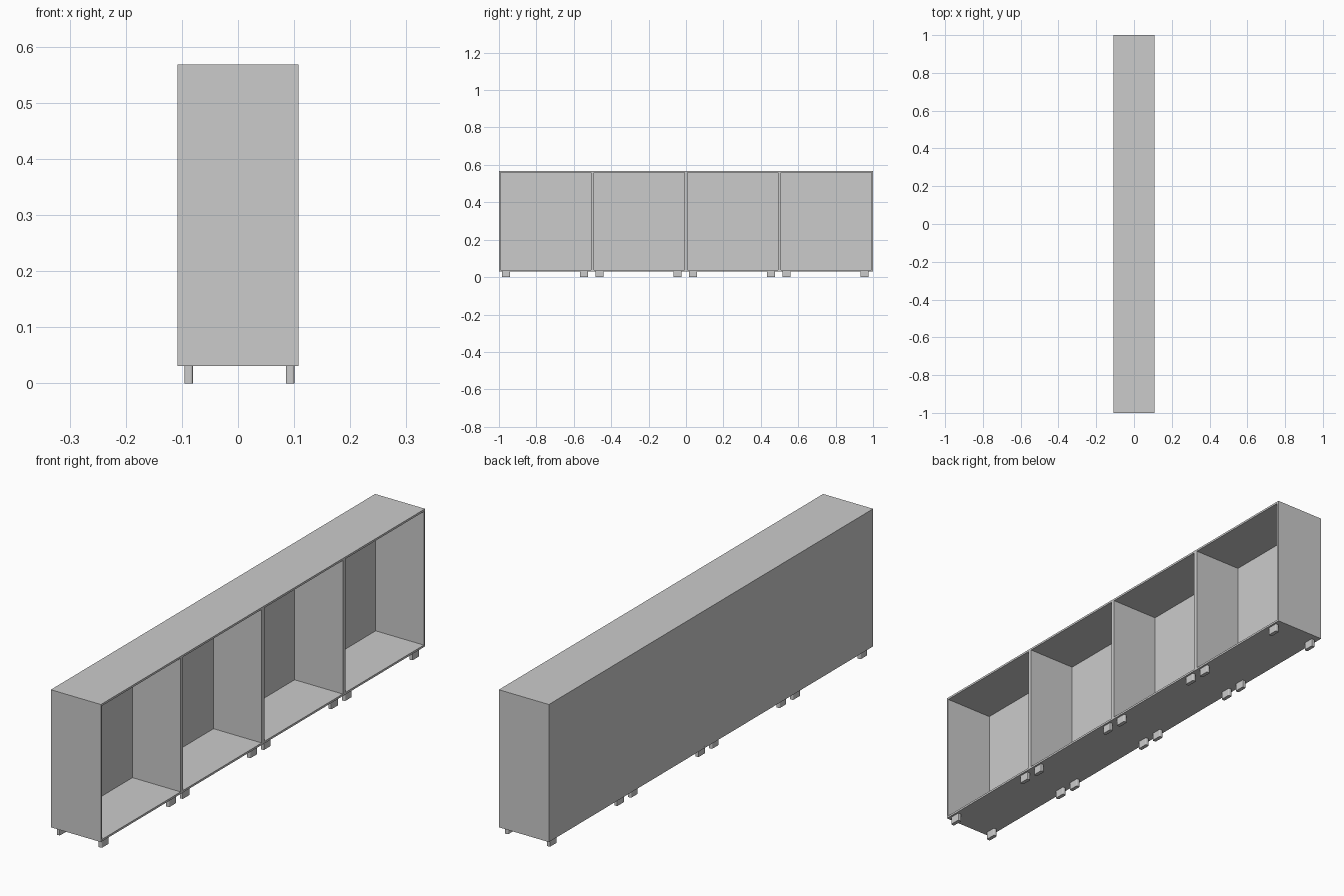
import bpy
import bmesh

if "Cube" in bpy.data.objects:
    bpy.data.objects.remove(bpy.data.objects["Cube"], do_unlink=True)

# Single plain grey finish
grey = bpy.data.materials.new("light_grey")
grey.use_nodes = True
colour = (0.6, 0.6, 0.6, 1)
grey.diffuse_color = colour
grey.node_tree.nodes["Principled BSDF"].inputs["Base Color"].default_value = colour

DEPTH, BOTTOM, TOP = 0.108, 0.031, 0.568
BOARD = 0.008
MODULE = 0.5


def box(name, low, high, round_corners=0):
    """Box between two corners, optionally with rounded upright edges."""
    bm = bmesh.new()
    bmesh.ops.create_cube(bm, size=1)
    for v in bm.verts:
        for i in range(3):
            v.co[i] = low[i] if v.co[i] < 0 else high[i]
    if round_corners:
        upright = [e for e in bm.edges
                   if abs(e.verts[0].co.z - e.verts[1].co.z) > 0.001]
        bmesh.ops.bevel(bm, geom=upright, offset=round_corners, segments=4,
                        profile=0.5, affect='EDGES')
    mesh = bpy.data.meshes.new(name)
    bm.to_mesh(mesh)
    bm.free()
    mesh.materials.append(grey)
    obj = bpy.data.objects.new(name, mesh)
    bpy.context.collection.objects.link(obj)
    return obj


for n in range(4):
    y0 = -1 + n * MODULE
    y1 = y0 + MODULE
    tag = f"_{n + 1}"

    # Carcass, open towards +x
    box("top_board" + tag, (-DEPTH, y0, TOP - BOARD), (DEPTH, y1, TOP))
    box("bottom_board" + tag, (-DEPTH, y0, BOTTOM), (DEPTH, y1, BOTTOM + BOARD))
    inner_low, inner_high = BOTTOM + BOARD, TOP - BOARD
    box("near_side" + tag, (-DEPTH, y0, inner_low), (DEPTH, y0 + BOARD, inner_high))
    box("far_side" + tag, (-DEPTH, y1 - BOARD, inner_low), (DEPTH, y1, inner_high))
    box("back_board" + tag, (-DEPTH, y0 + BOARD, inner_low),
        (-DEPTH + BOARD, y1 - BOARD, inner_high))

    # Four short feet with rounded uprights
    for x in (-0.088, 0.093):
        for y in (y0 + 0.038, y1 - 0.046):
            box("foot" + tag, (x - 0.0075, y - 0.022, 0),
                (x + 0.0075, y + 0.022, BOTTOM), 0.004)
